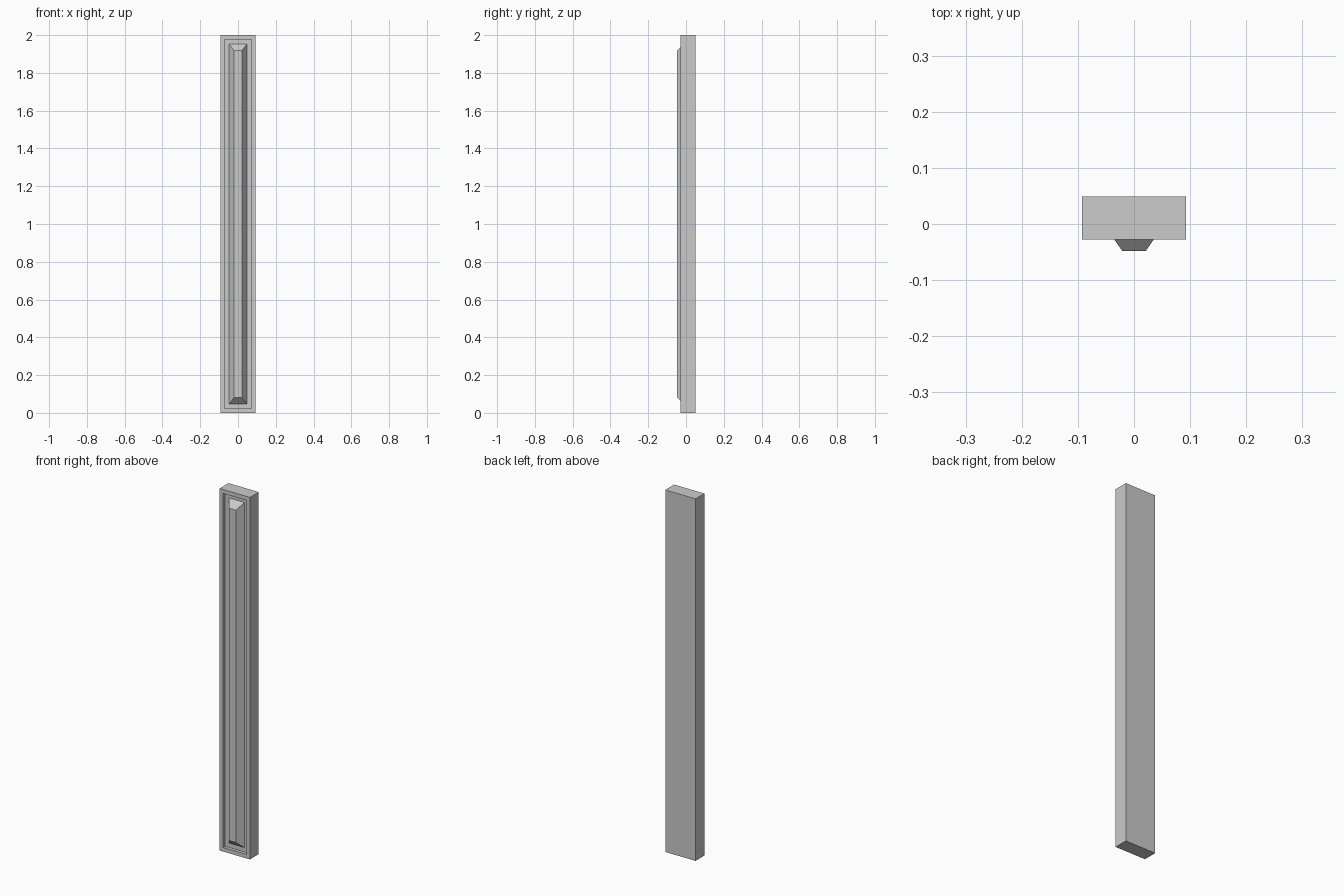
import bpy
import bmesh

if "Cube" in bpy.data.objects:
    bpy.data.objects.remove(bpy.data.objects["Cube"])

HEIGHT = 2.0
BACK, FRONT, FLOOR, CREST = 0.049, -0.028, -0.011, -0.048

# Nested rectangles from the back edge to the raised crest:
# (half width, margin from top and bottom, y)
RINGS = [
    (0.0925, 0.0, BACK),      # back edge of the slab
    (0.0925, 0.0, FRONT),     # front edge of the slab
    (0.071, 0.0225, FRONT),   # inner edge of the border
    (0.071, 0.0225, FLOOR),   # foot of the recess wall
    (0.047, 0.047, FLOOR),    # foot of the bevelled panel
    (0.021, 0.082, CREST),    # flat crest of the panel
]


def add_ring(bm, half, margin, y):
    low, high = margin, HEIGHT - margin
    return [bm.verts.new((x, y, z)) for x, z in
            ((-half, low), (half, low), (half, high), (-half, high))]


# Slab with recessed border and raised bevelled panel, one closed surface
bm = bmesh.new()
loops = [add_ring(bm, *ring) for ring in RINGS]
for a, b in zip(loops, loops[1:]):
    for i in range(4):
        j = (i + 1) % 4
        bm.faces.new((a[i], a[j], b[j], b[i]))
bm.faces.new(loops[0][::-1])
bm.faces.new(loops[-1])
bmesh.ops.recalc_face_normals(bm, faces=bm.faces)

mesh = bpy.data.meshes.new("panelled_pilaster")
bm.to_mesh(mesh)
bm.free()
pilaster = bpy.data.objects.new("panelled_pilaster", mesh)
bpy.context.collection.objects.link(pilaster)
